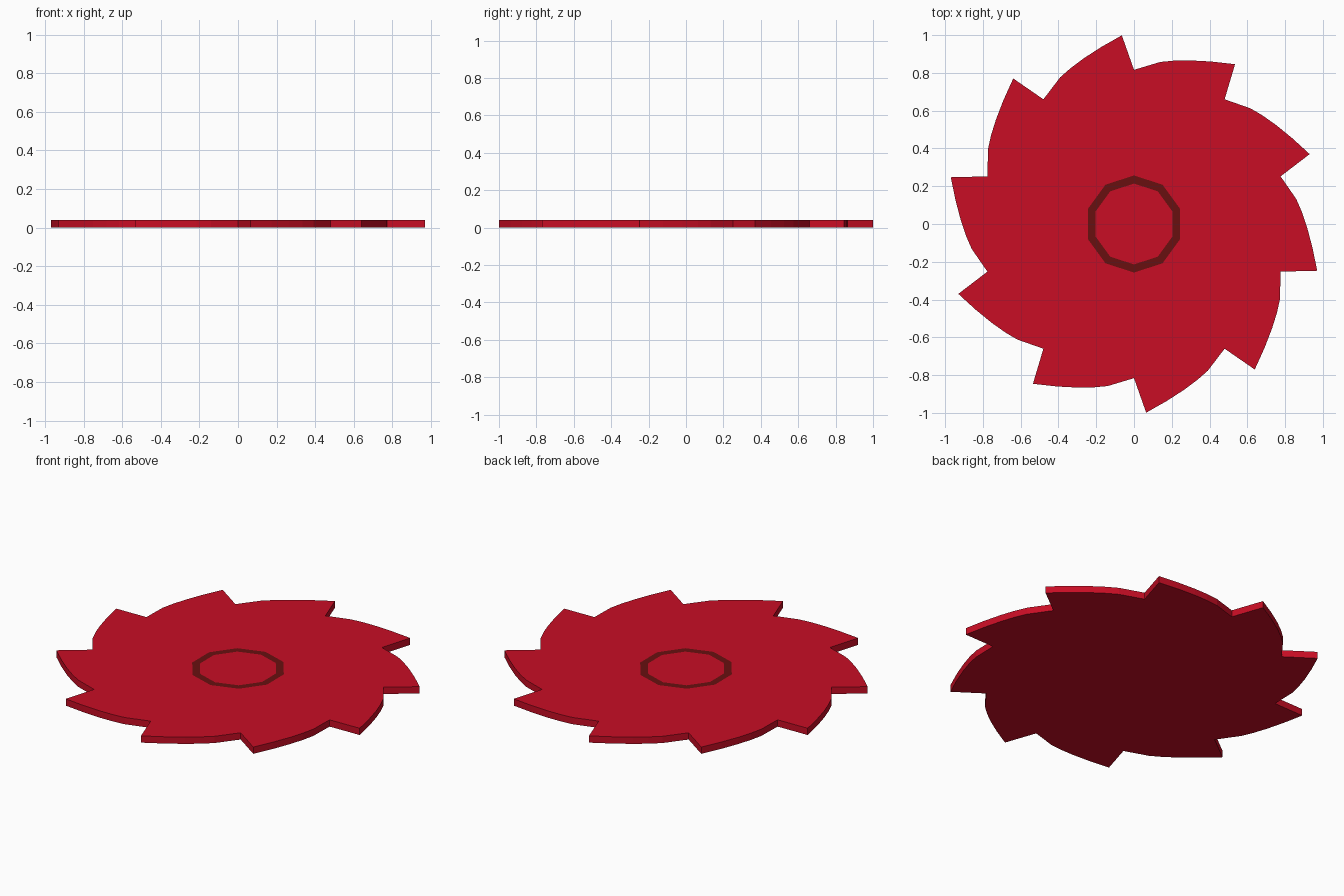
import bpy, bmesh, math

if "Cube" in bpy.data.objects:
    bpy.data.objects.remove(bpy.data.objects["Cube"])

TEETH = 10
THICK = 0.04
STEP = 2 * math.pi / TEETH

# One tooth: valley, curved back, tip
TOOTH = [(0, 0.816), (0.14, 0.858), (0.215, 0.865), (0.30, 0.866),
         (0.41, 0.86), (0.535, 0.846)]


def material(name, rgb):
    m = bpy.data.materials.new(name)
    m.diffuse_color = (*rgb, 1)
    m.use_nodes = True
    m.node_tree.nodes["Principled BSDF"].inputs["Base Color"].default_value = m.diffuse_color
    return m


def turn(p, k):
    a = -k * STEP
    return (p[0] * math.cos(a) - p[1] * math.sin(a),
            p[0] * math.sin(a) + p[1] * math.cos(a))


bm = bmesh.new()


def loop(points, z):
    return [bm.verts.new((*turn(p, k), z)) for k in range(TEETH) for p in points]


n = len(TOOTH)
top = loop(TOOTH, THICK)
bottom = loop(TOOTH, 0)
ring_out = loop([(0, 0.257)], THICK)
ring_in = loop([(0, 0.214)], THICK)

# Underside, centre disc and rim
bm.faces.new(bottom)
bm.faces.new(ring_in[::-1])
for i in range(len(top)):
    j = (i + 1) % len(top)
    bm.faces.new((top[i], top[j], bottom[j], bottom[i]))

# Top face sectors and the dark flush hub ring
for k in range(TEETH):
    j = (k + 1) % TEETH
    edge = top[k * n:(k + 1) * n] + [top[j * n]]
    bm.faces.new([ring_out[k]] + edge + [ring_out[j]])
    f = bm.faces.new((ring_in[k], ring_out[k], ring_out[j], ring_in[j]))
    f.material_index = 1

bmesh.ops.recalc_face_normals(bm, faces=bm.faces)
mesh = bpy.data.meshes.new("saw_blade")
bm.to_mesh(mesh)
bm.free()
mesh.materials.append(material("blade_red", (0.58, 0.004, 0.018)))
mesh.materials.append(material("ring_dark_red", (0.14, 0.005, 0.005)))
blade = bpy.data.objects.new("saw_blade", mesh)
bpy.context.collection.objects.link(blade)
